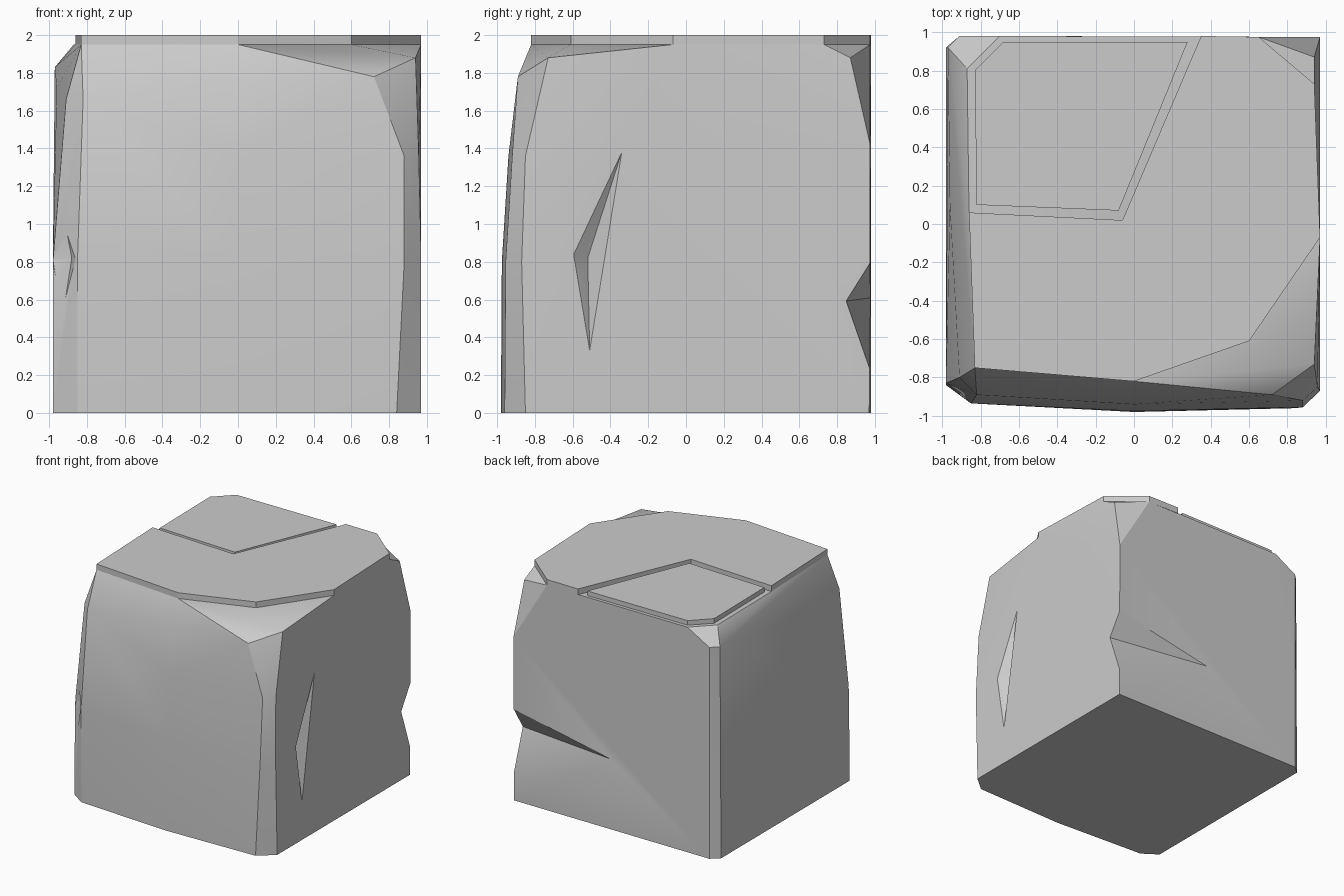
import bpy, bmesh, math

if "Cube" in bpy.data.objects:
    bpy.data.objects.remove(bpy.data.objects["Cube"])


def finish(bm, name):
    bmesh.ops.recalc_face_normals(bm, faces=bm.faces)
    me = bpy.data.meshes.new(name)
    bm.to_mesh(me)
    bm.free()
    ob = bpy.data.objects.new(name, me)
    bpy.context.collection.objects.link(ob)
    return ob


def hull(name, pts):
    bm = bmesh.new()
    for p in pts:
        bm.verts.new(p)
    r = bmesh.ops.convex_hull(bm, input=bm.verts)
    loose = [v for v in bm.verts if not v.link_faces]
    bmesh.ops.delete(bm, geom=loose, context='VERTS')
    return finish(bm, name)


def prism(name, outline, z0, z1):
    bm = bmesh.new()
    face = bm.faces.new([bm.verts.new((x, y, z0)) for x, y in outline])
    r = bmesh.ops.extrude_face_region(bm, geom=[face])
    for v in r['geom']:
        if isinstance(v, bmesh.types.BMVert):
            v.co.z = z1
    return finish(bm, name)


# Chipped stone body: convex hull of worn edge points
levels = {
    0.0: [(-.85, -.93), (0, -.98), (.84, -.96), (.97, -.85), (.97, .97),
          (-.91, .98), (-.98, .92), (-.98, -.84)],
    0.8: [(-.85, -.935), (0, -.975), (.88, -.955), (.97, -.87), (-.98, -.83)],
    1.36: [(.88, -.92), (.957, -.85), (0, -.94)],
    1.42: [(.97, .975)],
    1.66: [(-.82, -.89), (-.91, -.8)],
    1.72: [(-.96, .1), (.97, -.2)],
    1.78: [(.72, -.89), (0, -.89)],
    1.83: [(-.97, .92), (-.91, .98)],
    1.88: [(.94, -.73), (.94, .87)],
    1.95: [(-.83, -.75), (0, -.82), (.6, -.61), (.97, -.07), (.94, .73),
           (.65, .975), (-.7, .98), (-.87, .81), (-.86, .06)],
}
body = hull("stone_body", [(x, y, z) for z, ring in levels.items() for x, y in ring])

# Wedge cutters: back crack, right face gash, front left edge chip
cuts = {
    "back_crack": [(1.1, .83, .59), (1.1, .92, .67), (1.1, 1.0, .86), (1.1, 1.0, .1),
                   (1.1, 1.2, .6), (-.02, .985, .61), (-.02, 1.1, .61)],
    "right_gash": [(.97, -.34, 1.38), (.97, -.51, .33), (.975, -.6, .84), (.90, -.52, .82),
                   (1.1, -.36, 1.38), (1.1, -.51, .33), (1.1, -.6, .84), (1.1, -.5, .82)],
    "edge_chip": [(-.85, -.96, .81), (-.98, -.82, .81), (-.88, -.86, .82),
                  (-.93, -.9, 1.08), (-.93, -.9, .5), (-1.1, -1.1, .8)],
}
for name, pts in cuts.items():
    cutter = hull(name, pts)
    mod = body.modifiers.new(name, 'BOOLEAN')
    mod.operation, mod.solver, mod.object = 'DIFFERENCE', 'EXACT', cutter
    bpy.context.view_layer.objects.active = body
    bpy.ops.object.modifier_apply(modifier=name)
    bpy.data.objects.remove(cutter)

# Soft shading over the shallow facets
bpy.ops.object.select_all(action='DESELECT')
body.select_set(True)
bpy.context.view_layer.objects.active = body
bpy.ops.object.shade_smooth_by_angle(angle=math.radians(25))

# Top slab and the broken corner piece, separated by a groove
prism("top_slab", [(-.86, .06), (-.83, -.75), (0, -.82), (.6, -.61), (.97, -.07),
                   (.94, .73), (.65, .975), (.35, .98), (-.06, .02)], 1.945, 2.0)
prism("corner_slab", [(-.82, .10), (-.08, .07), (.28, .95), (-.68, .95), (-.83, .8)],
      1.945, 1.99)
